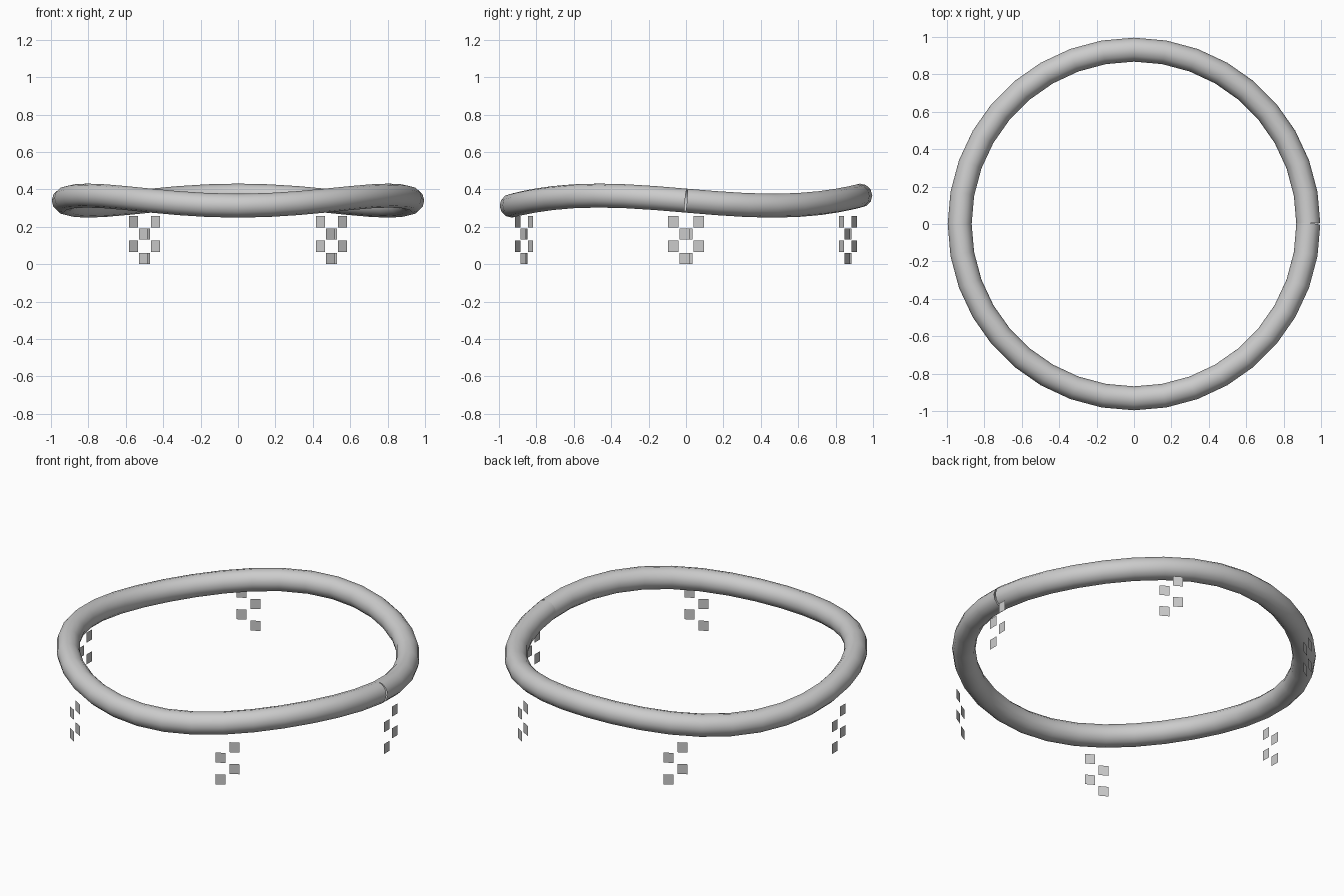
import bpy, bmesh
from math import sin, cos, radians
from mathutils import Vector

if "Cube" in bpy.data.objects:
    bpy.data.objects.remove(bpy.data.objects["Cube"])

# Wavy ring: open poly path swept by a round bevel (ends meet at the seam at +x)
R, TUBE, BASE, WAVE = 0.932, 0.064, 0.34, 0.027
SEG = 36
curve = bpy.data.curves.new("wavy_ring", 'CURVE')
curve.dimensions = '3D'
curve.bevel_depth = TUBE
curve.bevel_resolution = 4
spline = curve.splines.new('POLY')
spline.points.add(SEG)
for i, p in enumerate(spline.points):
    a = radians(360 * i / SEG)
    p.co = (R * cos(a), R * sin(a), BASE - WAVE * sin(3 * a), 1)
spline.use_smooth = True
ring = bpy.data.objects.new("wavy_ring", curve)
bpy.context.collection.objects.link(ring)
bpy.context.view_layer.objects.active = ring
ring.select_set(True)
bpy.ops.object.convert(target='MESH')
bpy.ops.object.shade_smooth_by_angle(angle=radians(40))


# Checker strips: four staggered flat squares, facing outward below the ring
def checker_strip(index):
    a = radians(60 * index)
    out = Vector((cos(a), sin(a), 0))
    side = Vector((-sin(a), cos(a), 0))
    bm = bmesh.new()
    for row in range(4):
        t0 = (-0.035, 0.04)[row % 2]
        t1 = t0 + 0.055
        z0 = 0.0655 * row
        z1 = z0 + 0.0605
        corners = ((t0, z0), (t1, z0), (t1, z1), (t0, z1))
        bm.faces.new([bm.verts.new(out + side * t + Vector((0, 0, z)))
                      for t, z in corners])
    mesh = bpy.data.meshes.new(f"checker_strip_{index + 1}")
    bm.to_mesh(mesh)
    bm.free()
    bpy.context.collection.objects.link(bpy.data.objects.new(mesh.name, mesh))


for n in range(6):
    checker_strip(n)
